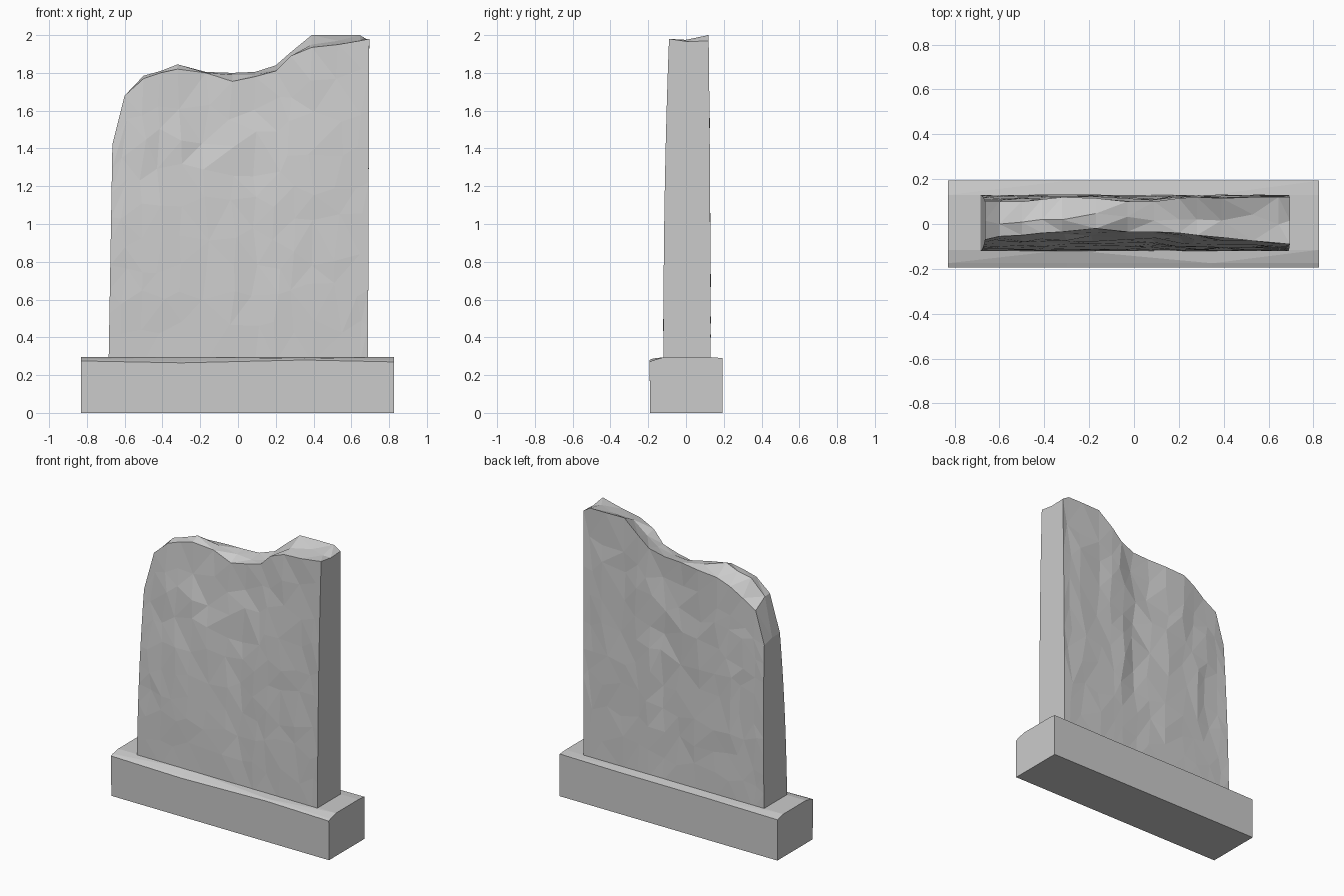
import bpy, bmesh, math, random

if "Cube" in bpy.data.objects:
    bpy.data.objects.remove(bpy.data.objects["Cube"])

random.seed(4)


def make_object(name, bm):
    bmesh.ops.recalc_face_normals(bm, faces=bm.faces[:])
    mesh = bpy.data.meshes.new(name)
    bm.to_mesh(mesh)
    bm.free()
    obj = bpy.data.objects.new(name, mesh)
    bpy.context.collection.objects.link(obj)
    return obj


def skin(bm, rows):
    """Join neighbouring rows of vertices with quads."""
    for a, b in zip(rows, rows[1:]):
        for i in range(len(a) - 1):
            bm.faces.new((a[i], a[i + 1], b[i + 1], b[i]))


# Plinth: hand-cut block, cross-sections swept along x
# x, front-top z, back-top z
bm = bmesh.new()
rows = []
for x, zf, zb in ((-0.83, 0.28, 0.28), (-0.3, 0.27, 0.285),
                  (0.35, 0.285, 0.285), (0.825, 0.275, 0.29)):
    section = ((-0.19, 0.0), (-0.193, zf - 0.005), (-0.175, zf + 0.003),
               (-0.115, 0.295), (0.13, 0.295), (0.193, zb), (0.193, 0.0))
    row = [bm.verts.new((x, y, z)) for y, z in section]
    rows.append(row)
skin(bm, [r + [r[0]] for r in rows])
bm.faces.new(rows[0])
bm.faces.new(rows[-1])
bmesh.ops.triangulate(bm, faces=[f for f in bm.faces if len(f.verts) == 4])
make_object("plinth", bm)

# Broken slab: top edge per column
# x, front z, ridge z, back z, front y, back y
TOP = (
    (-0.665, 1.42, 1.42, 1.40, -0.07, 0.10),
    (-0.60, 1.68, 1.68, 1.62, -0.055, 0.10),
    (-0.50, 1.77, 1.785, 1.68, -0.05, 0.10),
    (-0.41, 1.80, 1.81, 1.74, -0.04, 0.11),
    (-0.32, 1.82, 1.845, 1.78, -0.035, 0.12),
    (-0.17, 1.80, 1.805, 1.79, -0.02, 0.115),
    (-0.03, 1.755, 1.79, 1.80, -0.035, 0.10),
    (0.09, 1.78, 1.79, 1.805, -0.035, 0.10),
    (0.20, 1.81, 1.815, 1.84, -0.04, 0.115),
    (0.28, 1.89, 1.87, 1.91, -0.05, 0.12),
    (0.39, 1.935, 1.95, 2.00, -0.06, 0.115),
    (0.53, 1.95, 1.97, 2.00, -0.075, 0.12),
    (0.645, 1.97, 1.975, 2.00, -0.085, 0.12),
    (0.695, 1.98, 1.965, 1.97, -0.09, 0.12),
)
STEPS = 9
Z0 = 0.27


def column_side(bm, x, z_top, y_base, y_top, edge):
    """Rough stone surface running up one column, bottom to top."""
    verts = []
    for k in range(STEPS + 1):
        t = k / STEPS
        y = y_base + (y_top - y_base) * t ** 2.2
        z = Z0 + (z_top - Z0) * t
        px = x + (-0.02 * (1 - t) if x < -0.6 else 0)
        if x > 0.69:
            px -= 0.007 * (1 - t)
        if 0 < k < STEPS and not edge:
            rough = 0.3 + 0.7 * t
            inward = -1 if y_base > 0 else 1
            groove = math.exp(-((x - 0.05) / 0.08) ** 2) * 0.015 * math.sin(math.pi * t)
            y += inward * (groove + random.uniform(-0.004, 0.012) * rough)
            px += random.uniform(-0.025, 0.025)
            z += random.uniform(-0.045, 0.045)
        verts.append(bm.verts.new((px, y, z)))
    return verts


bm = bmesh.new()
rows = []
for i, (x, zf, zm, zb, yf, yb) in enumerate(TOP):
    edge = i in (0, len(TOP) - 1)
    front = column_side(bm, x, zf, -0.12, yf, edge)
    back = column_side(bm, x, zb, 0.13, yb, edge)
    ym = 0.5 * (yf + yb) + (0 if edge else random.uniform(-0.025, 0.025))
    ridge = [bm.verts.new((x, ym, zm))]
    rows.append(front + ridge + back[::-1])
skin(bm, rows)
bm.faces.new([r[0] for r in rows] + [r[-1] for r in reversed(rows)])
for r in (rows[0], rows[-1]):
    bm.faces.new(r)
bmesh.ops.triangulate(bm, faces=[f for f in bm.faces if len(f.verts) == 4],
                      quad_method='SHORT_EDGE')
make_object("broken_slab", bm)
